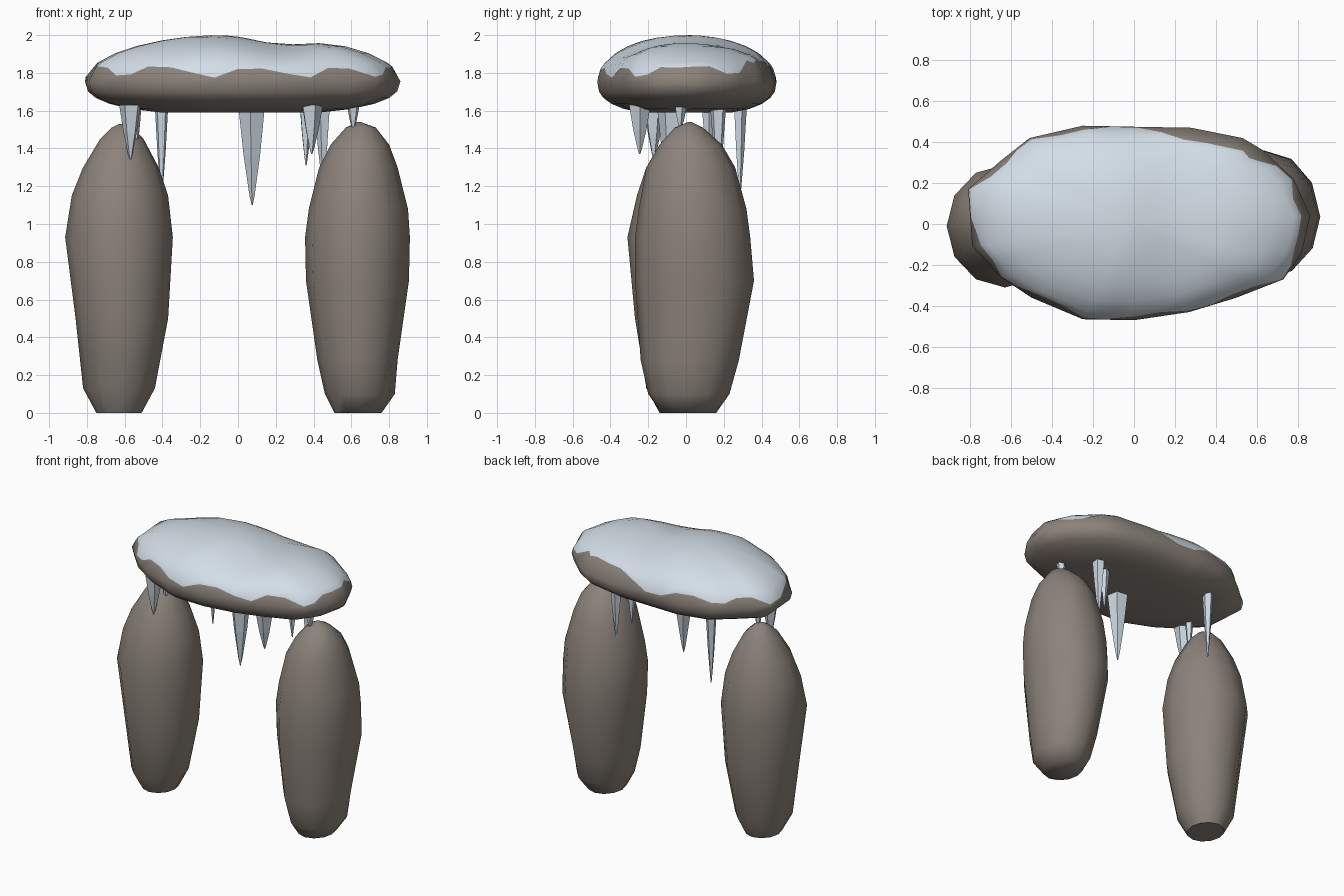
import bpy
import math
import random

random.seed(4)

default_cube = bpy.data.objects.get("Cube")
if default_cube:
    bpy.data.objects.remove(default_cube, do_unlink=True)


def make_material(name, color):
    material = bpy.data.materials.new(name)
    material.use_nodes = True
    material.diffuse_color = (*color, 1)
    shader = material.node_tree.nodes["Principled BSDF"]
    shader.inputs["Base Color"].default_value = (*color, 1)
    shader.inputs["Roughness"].default_value = 0.9
    return material


rock = make_material("brown grey rock", (0.26, 0.225, 0.195))
snow = make_material("pale blue snow", (0.67, 0.75, 0.82))
ice = make_material("icicle ice", (0.62, 0.70, 0.77))


def loft(name, rings, materials, smooth_angle=None, band_material=None):
    """Skin a stack of equal rings, closing both ends with a polygon."""
    count = len(rings[0])
    verts = [point for ring in rings for point in ring]
    faces = [tuple(reversed(range(count)))]
    bands = [0]
    for level in range(len(rings) - 1):
        low, high = level * count, (level + 1) * count
        for i in range(count):
            j = (i + 1) % count
            faces.append((low + i, low + j, high + j, high + i))
            bands.append(level)
    last = (len(rings) - 1) * count
    faces.append(tuple(range(last, last + count)))
    bands.append(len(rings) - 1)

    mesh = bpy.data.meshes.new(name)
    mesh.from_pydata(verts, [], faces)
    for material in materials:
        mesh.materials.append(material)
    if band_material:
        for polygon, band in zip(mesh.polygons, bands):
            polygon.material_index = band_material(band)
    mesh.update()
    obj = bpy.data.objects.new(name, mesh)
    bpy.context.scene.collection.objects.link(obj)
    if smooth_angle:
        bpy.ops.object.select_all(action="DESELECT")
        obj.select_set(True)
        bpy.context.view_layer.objects.active = obj
        bpy.ops.object.shade_smooth_by_angle(angle=math.radians(smooth_angle))
    return obj


def standing_stone(name, sections, sides=12):
    """Each section is a height followed by its x limits and y limits."""
    rings = []
    for z, left, right, front, back in sections:
        ring = []
        for i in range(sides):
            angle = math.tau * i / sides
            ring.append(((left + right) / 2 + (right - left) / 2 * math.cos(angle),
                         (front + back) / 2 + (back - front) / 2 * math.sin(angle), z))
        rings.append(ring)
    return loft(name, rings, [rock], smooth_angle=60)


# Two upright boulders
standing_stone("right_standing_stone", [
    (0, -.75, -.51, -.14, .13),
    (.13, -.82, -.44, -.21, .19),
    (.5, -.86, -.37, -.27, .25),
    (.93, -.915, -.345, -.31, .29),
    (1.15, -.88, -.37, -.26, .25),
    (1.3, -.82, -.42, -.21, .20),
    (1.45, -.73, -.5, -.12, .12),
    (1.51, -.67, -.56, -.05, .06),
    (1.53, -.63, -.61, -.01, .01),
])
standing_stone("left_standing_stone", [
    (0, .51, .76, -.13, .16),
    (.1, .46, .83, -.20, .23),
    (.28, .42, .845, -.24, .28),
    (.7, .36, .905, -.27, .36),
    (.93, .355, .91, -.27, .34),
    (1.08, .375, .90, -.25, .32),
    (1.3, .43, .845, -.21, .26),
    (1.42, .49, .80, -.14, .19),
    (1.51, .57, .73, -.06, .09),
    (1.54, .63, .65, .01, .03),
])

# Cap stone: its plan outline, refined with edge midpoints
corners = [
    (.86, .04), (.78, .22), (.63, .36), (.53, .42), (.28, .47), (0, .475),
    (-.25, .48), (-.51, .42), (-.65, .31), (-.81, .17), (-.79, -.11),
    (-.65, -.26), (-.5, -.36), (-.25, -.465), (0, -.47), (.27, -.43),
    (.5, -.36), (.73, -.27), (.82, -.14),
]
outline = []
for (ax, ay), (bx, by) in zip(corners, corners[1:] + corners[:1]):
    outline += [(ax, ay), ((ax + bx) / 2, (ay + by) / 2)]

RIM = 1.755


def cap_point(point, scale, upper):
    x, y = point[0] * scale, point[1] * scale
    if upper:
        dip = 0.045 * math.exp(-((x - .22) / .2) ** 2) * (1 - scale ** 4)
        z = RIM + 0.25 * math.sqrt(1 - scale ** 2) - dip
    else:
        z = max(1.59, RIM - 0.18 * (1 - scale ** 2.5) ** 0.4)
    return (x, y, z)


def cap_ring(scale, upper):
    return [cap_point(point, scale, upper) for point in outline]


# Jagged snow line, pulled higher at one back corner
snow_scales = []
for i, (x, y) in enumerate(outline):
    scale = random.uniform(.945, .965) if i % 4 < 2 else random.uniform(.98, .998)
    if y > .3 and .25 < x < .72:
        scale = random.uniform(.87, .93)
    snow_scales.append(scale)

snow_line = [cap_point(p, s, True) for p, s in zip(outline, snow_scales)]
above_line = [cap_point(p, min(.92, s - .04), True)
              for p, s in zip(outline, snow_scales)]

cap_rings = [cap_ring(s, False) for s in (.1, .5, .7, .84, .93, .98)]
cap_rings += [cap_ring(1, True), snow_line, above_line]
cap_rings += [cap_ring(s, True) for s in (.8, .66, .5, .34, .18, .05)]
snow_band = cap_rings.index(snow_line)
loft("snowy_cap_stone", cap_rings, [rock, snow], smooth_angle=60,
     band_material=lambda band: int(band >= snow_band))


# Icicles hanging under the cap stone
def icicle(name, x, y, width, tip, sides=5):
    top = 1.63
    turn = random.uniform(0, 1)
    rings = []
    for share, radius in ((1, .004), (.9, .2), (.5, .62), (0, 1)):
        ring = []
        for i in range(sides):
            angle = turn + math.tau * i / sides
            size = max(.003, width / 2 * radius)
            ring.append((x + size * math.cos(angle), y + size * math.sin(angle),
                         top + (tip - top) * share))
        rings.append(ring)
    return loft(name, rings, [ice])


icicle("right_front_icicle", -.57, -.17, .12, 1.34)
icicle("right_small_icicle", -.54, -.07, .06, 1.36)
icicle("right_back_icicle", -.405, .285, .075, 1.14)
icicle("middle_icicle", .075, -.08, .15, 1.10)
icicle("left_front_icicle", .39, -.245, .12, 1.37)
icicle("left_inner_icicle", .36, .12, .08, 1.31)
icicle("left_back_icicle", .45, .17, .09, 1.2)
icicle("left_outer_icicle", .61, -.03, .07, 1.49)
